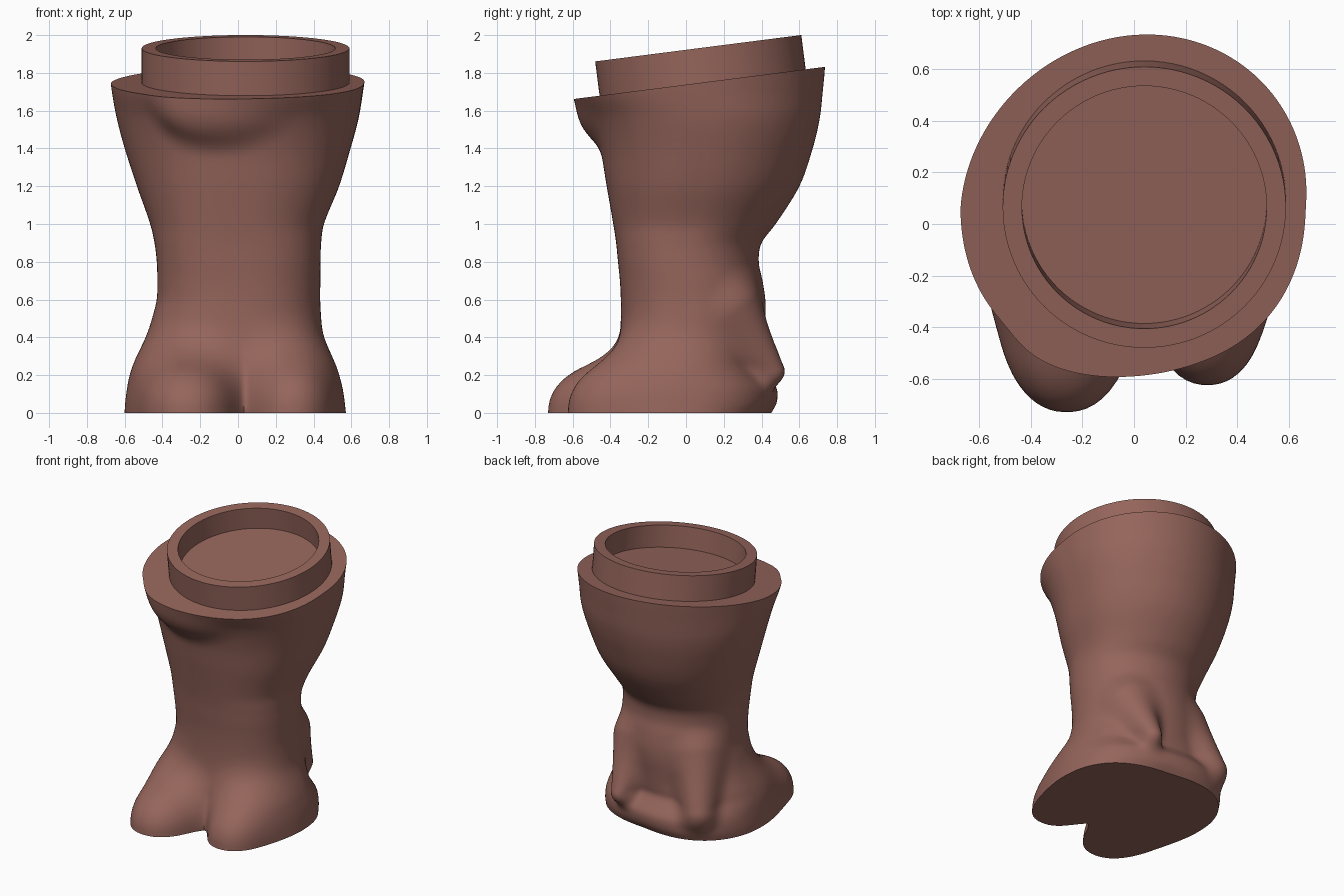
import bpy, bmesh, math
from mathutils import Vector

if "Cube" in bpy.data.objects:
    bpy.data.objects.remove(bpy.data.objects["Cube"])

mat = bpy.data.materials.new("clay")
mat.diffuse_color = (0.30, 0.13, 0.105, 1)
mat.use_nodes = True
mat.node_tree.nodes["Principled BSDF"].inputs["Base Color"].default_value = mat.diffuse_color
TILT = math.atan(0.128)
RIM = Vector((0.04, 0.088, 1.749))          # centre of the sloping top face
UP = Vector((0, -math.sin(TILT), math.cos(TILT)))

# body sections: z, x min, x max, y min, y max
SECTIONS = [
    (0.00, -0.55, 0.515, -0.36, 0.435), (0.05, -0.55, 0.51, -0.36, 0.47),
    (0.13, -0.545, 0.50, -0.36, 0.475), (0.19, -0.54, 0.485, -0.36, 0.43),
    (0.24, -0.53, 0.475, -0.36, 0.395), (0.29, -0.52, 0.465, -0.36, 0.40),
    (0.40, -0.485, 0.445, -0.35, 0.41), (0.50, -0.455, 0.44, -0.345, 0.42),
    (0.60, -0.43, 0.435, -0.345, 0.42), (0.70, -0.427, 0.436, -0.35, 0.405),
    (0.80, -0.43, 0.437, -0.36, 0.385), (0.90, -0.442, 0.44, -0.37, 0.40),
    (1.00, -0.465, 0.455, -0.385, 0.475), (1.20, -0.535, 0.535, -0.42, 0.60),
    (1.40, -0.60, 0.595, -0.455, 0.67), (1.55, -0.64, 0.635, -0.505, 0.705),
    (1.70, -0.668, 0.66, -0.595, 0.722), (1.85, -0.685, 0.68, -0.63, 0.735),
    (2.05, -0.70, 0.70, -0.66, 0.74)]


def finish(bm, name):
    bmesh.ops.recalc_face_normals(bm, faces=bm.faces)
    me = bpy.data.meshes.new(name)
    bm.to_mesh(me)
    bm.free()
    ob = bpy.data.objects.new(name, me)
    bpy.context.collection.objects.link(ob)
    me.materials.append(mat)
    bpy.ops.object.select_all(action='DESELECT')
    ob.select_set(True)
    bpy.context.view_layer.objects.active = ob
    bpy.ops.object.shade_smooth_by_angle(angle=math.radians(45))
    return ob


def loft(bm, rings):
    vs = [[bm.verts.new(p) for p in r] for r in rings]
    for a, b in zip(vs, vs[1:]):
        n = len(a)
        for i in range(n):
            bm.faces.new((a[i], a[(i + 1) % n], b[(i + 1) % n], b[i]))
    bm.faces.new(vs[0][::-1])
    bm.faces.new(vs[-1])


def section(z):
    # smooth interpolation of the section table
    S = SECTIONS
    i = max(k for k in range(len(S) - 1) if S[k][0] <= z + 1e-9)
    a, b = S[i], S[i + 1]
    h = b[0] - a[0]
    t = (z - a[0]) / h

    def slope(k, c):
        lo, hi = S[max(k - 1, 0)], S[min(k + 1, len(S) - 1)]
        return (hi[c] - lo[c]) / (hi[0] - lo[0]) * h
    x0, x1, y0, y1 = [
        (2*t**3 - 3*t*t + 1) * a[c] + (t**3 - 2*t*t + t) * slope(i, c)
        + (3*t*t - 2*t**3) * b[c] + (t**3 - t*t) * slope(i + 1, c) for c in range(1, 5)]
    # last values: front squareness and back skew, changing with height
    up = min(1, max(0, (z - 0.9) / 0.7))
    return ((x0 + x1) / 2, (y0 + y1) / 2, (x1 - x0) / 2, (y1 - y0) / 2,
            2.45 - 0.3 * up, 0.04 * up)


def blob(x, y, z, c, r, p=2.0):
    # approximate distance to a (super)ellipsoid
    k = (abs((x - c[0]) / r[0])**p + abs((y - c[1]) / r[1])**p
         + abs((z - c[2]) / r[2])**p) ** (1 / p)
    return (k - 1) * min(r)


def cone(x, y, z, a, b, ra, rb):
    # distance to a round-ended taper
    d = (b[0] - a[0], b[1] - a[1], b[2] - a[2])
    q = (x - a[0], y - a[1], z - a[2])
    t = sum(u * v for u, v in zip(q, d)) / sum(u * u for u in d)
    t = min(1, max(0, t))
    return math.dist(q, (d[0] * t, d[1] * t, d[2] * t)) - ra - (rb - ra) * t


def blend(a, b, k):
    h = max(k - abs(a - b), 0) / k
    return min(a, b) - h * h * k / 4


def skin(x, y, z, sec):
    cx, cy, rx, ry, p, skew = sec
    u, v = (x - cx) / rx, (y - cy) / ry
    if v < 0:
        k = (abs(u)**p + abs(v)**p) ** (1 / p)
    else:
        k = math.hypot(u, v)
        k /= 1 + skew * 2 * u * v / max(k * k, 1e-6)
    d = (k - 1) * min(rx, ry)
    if z < 0.8:
        # two feet
        feet = blend(blob(x, y, z, (-0.262, -0.20, 0), (0.285, 0.53, 0.305), 2.2),
                     blob(x, y, z, (0.285, -0.20, 0), (0.24, 0.425, 0.305), 2.2), 0.03)
        d = blend(d, feet, 0.2)
        # coat tails at the back
        d = blend(d, cone(x, y, z, (0.24, 0.24, 0.55), (0.215, 0.455, 0.22), 0.15, 0.07), 0.09)
        d = blend(d, cone(x, y, z, (-0.25, 0.22, 0.55), (-0.37, 0.38, 0.20), 0.16, 0.10), 0.09)
    elif z > 1.2:
        # belly fold
        d = blend(d, blob(x, y, z, (-0.10, -0.42, 1.66), (0.33, 0.165, 0.235)), 0.06)
    return d


# body: trace the blended skin inwards, ring by ring
N, M = 176, 128
rings = []
for j in range(M + 1):
    z = 2.0 * j / M
    sec = section(z)
    ring = []
    for i in range(N):
        q = 2 * math.pi * i / N
        cq, sq = math.cos(q), math.sin(q)
        r = 0.85
        for _ in range(40):
            d = skin(r * cq, r * sq, z, sec)
            r -= 0.9 * d
            if abs(d) < 0.0008:
                break
        ring.append((r * cq, r * sq, z))
    rings.append(ring)
bm = bmesh.new()
loft(bm, rings)
for _ in range(2):
    bmesh.ops.smooth_vert(bm, verts=[v for v in bm.verts if 0.01 < v.co.z < 1.95],
                          factor=0.5, use_axis_x=True, use_axis_y=True, use_axis_z=True)

# slice the sloping top
bmesh.ops.bisect_plane(bm, geom=bm.verts[:] + bm.edges[:] + bm.faces[:],
                       plane_co=RIM, plane_no=UP, clear_outer=True)
bmesh.ops.holes_fill(bm, edges=[e for e in bm.edges if e.is_boundary], sides=0)
finish(bm, "body")

# raised collar with a shallow round recess
bm = bmesh.new()
loft(bm, [[(rad * math.cos(q), rad * math.sin(q), z)
           for q in (2 * math.pi * i / 96 for i in range(96))]
          for rad, z in ((0.55, -0.03), (0.55, 0.183), (0.475, 0.183), (0.475, 0.025))])
collar = finish(bm, "collar")
collar.location = RIM
collar.rotation_euler = (TILT, 0, 0)
